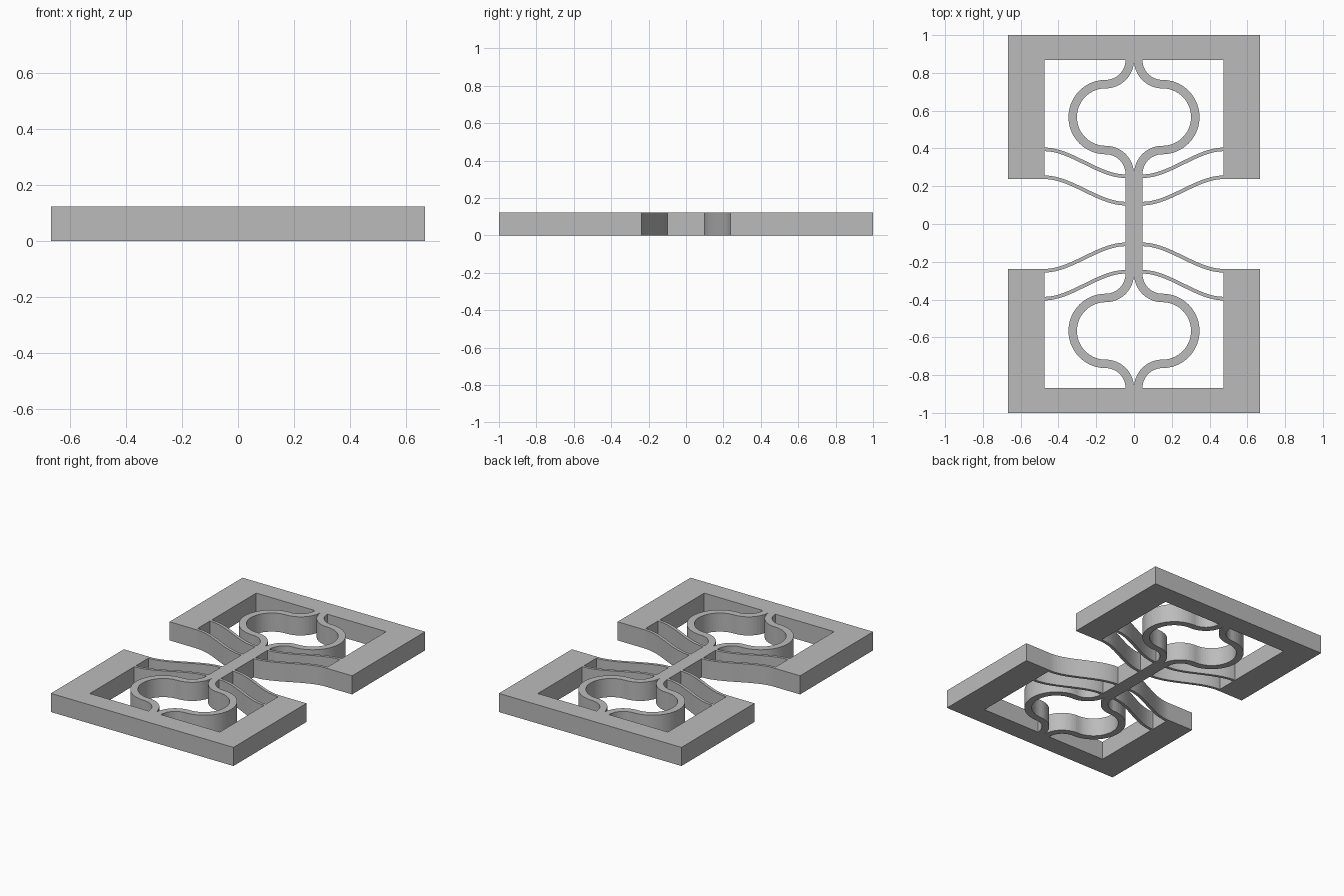
import bpy, bmesh
from math import cos, sin, pi
from mathutils import Vector

cube = bpy.data.objects.get("Cube")
if cube:
    bpy.data.objects.remove(cube, do_unlink=True)

THICK = 0.123          # plate thickness
FRAME_X, INNER_X = 0.667, 0.475
FRAME_Y, INNER_Y = 0.238, 0.868
BAR_X, BAR_Y = 0.045, 0.264

grey = bpy.data.materials.new("plain grey")
grey.use_nodes = True
colour = (0.5, 0.5, 0.5, 1)
grey.diffuse_color = colour
grey.node_tree.nodes["Principled BSDF"].inputs["Base Color"].default_value = colour


def plate(name, polygons, sx=1, sy=1):
    """Extrude flat polygons upward into one plate, mirrored by sx and sy."""
    bm = bmesh.new()
    for poly in polygons:
        bm.faces.new([bm.verts.new((p[0] * sx, p[1] * sy, 0)) for p in poly])
    bmesh.ops.remove_doubles(bm, verts=bm.verts, dist=1e-5)
    top = bmesh.ops.extrude_face_region(bm, geom=bm.faces[:])["geom"]
    bmesh.ops.translate(bm, vec=(0, 0, THICK),
                        verts=[g for g in top if isinstance(g, bmesh.types.BMVert)])
    bmesh.ops.recalc_face_normals(bm, faces=bm.faces)
    mesh = bpy.data.meshes.new(name)
    bm.to_mesh(mesh)
    bm.free()
    mesh.materials.append(grey)
    obj = bpy.data.objects.new(name, mesh)
    bpy.context.collection.objects.link(obj)
    return obj


def ribbon(points, normals, width):
    """Quads of a constant-width strip along a centre line."""
    rails = [(p + n * width / 2, p - n * width / 2) for p, n in zip(points, normals)]
    return [(a[0], a[1], b[1], b[0]) for a, b in zip(rails, rails[1:])]


def beam(y_bar, y_frame, width=0.019, steps=24):
    """S-shaped flexure, level at both ends."""
    pts, nrm = [], []
    for i in range(steps + 1):
        t = i / steps
        pts.append(Vector((BAR_X + (INNER_X - BAR_X) * t,
                           y_bar + (y_frame - y_bar) * t * t * (3 - 2 * t))))
        slope = (y_frame - y_bar) * 6 * t * (1 - t) / (INNER_X - BAR_X)
        nrm.append(Vector((-slope, 1)).normalized())
    return ribbon(pts, nrm, width)


def spring(width=BAR_X):
    """Half loop: fillet from the frame, wide half circle, fillet to the bar."""
    cx, cy = 0.15, (INNER_Y + BAR_Y) / 2
    small = cx - width / 2
    big = (INNER_Y - BAR_Y) / 2 - small
    pts, nrm = [], []
    arcs = [(INNER_Y, small, pi, 1.5 * pi, 16, 1),
            (cy, big, pi / 2, -pi / 2, 36, -1),
            (BAR_Y, small, pi / 2, pi, 16, 1)]
    for y, r, a0, a1, steps, side in arcs:
        for i in range(steps + 1):
            a = a0 + (a1 - a0) * i / steps
            d = Vector((cos(a), sin(a)))
            if i or not pts:
                pts.append(Vector((cx, y)) + d * r)
                nrm.append(d * side)
    return ribbon(pts, nrm, width)


# central shuttle bar
plate("shuttle_bar", [[(-BAR_X, -BAR_Y), (BAR_X, -BAR_Y), (BAR_X, BAR_Y), (-BAR_X, BAR_Y)]])

for sy, end in ((-1, "front"), (1, "back")):
    # U-shaped outer frame
    plate(f"{end}_frame", [[(FRAME_X, FRAME_Y), (FRAME_X, 1), (-FRAME_X, 1),
                            (-FRAME_X, FRAME_Y), (-INNER_X, FRAME_Y), (-INNER_X, INNER_Y),
                            (INNER_X, INNER_Y), (INNER_X, FRAME_Y)]], 1, sy)
    # loop springs and pairs of thin flexures
    for sx, side in ((1, "left"), (-1, "right")):
        plate(f"{end}_{side}_spring", spring(), sx, sy)
        plate(f"{end}_{side}_inner_flexure", beam(0.108, 0.2475), sx, sy)
        plate(f"{end}_{side}_outer_flexure", beam(0.253, 0.395), sx, sy)
